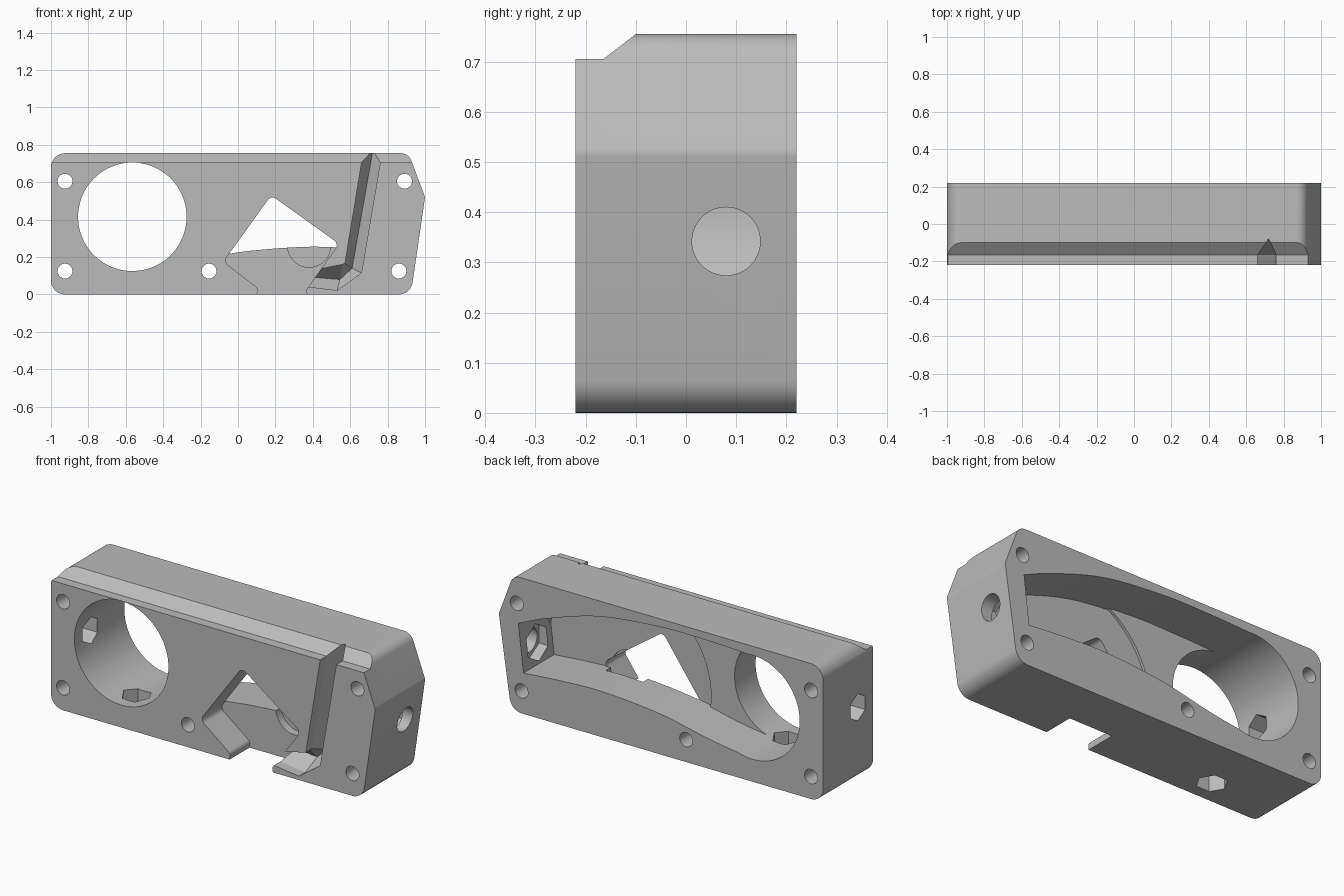
import bpy, bmesh, math
from mathutils import Vector

cube = bpy.data.objects.get("Cube")
if cube:
    bpy.data.objects.remove(cube, do_unlink=True)

grey = bpy.data.materials.new("plain grey")
grey.use_nodes = True
grey.diffuse_color = (0.5, 0.5, 0.5, 1)
grey.node_tree.nodes["Principled BSDF"].inputs["Base Color"].default_value = (0.5, 0.5, 0.5, 1)


def finish(name, bm):
    bmesh.ops.recalc_face_normals(bm, faces=bm.faces)
    mesh = bpy.data.meshes.new(name)
    bm.to_mesh(mesh)
    bm.free()
    mesh.materials.append(grey)
    ob = bpy.data.objects.new(name, mesh)
    bpy.context.collection.objects.link(ob)
    return ob


def loft(name, rings):
    """Solid through a list of equal closed rings."""
    bm = bmesh.new()
    rows = [[bm.verts.new(p) for p in ring] for ring in rings]
    n = len(rows[0])
    for a, b in zip(rows, rows[1:]):
        for i in range(n):
            j = (i + 1) % n
            bm.faces.new((a[i], a[j], b[j], b[i]))
    bm.faces.new(rows[0])
    bm.faces.new(rows[-1])
    return finish(name, bm)


def prism(name, pts, start, end, axis="Y"):
    place = {"X": lambda u, v, a: (a, u, v),
             "Y": lambda u, v, a: (u, a, v),
             "Z": lambda u, v, a: (u, v, a)}[axis]
    return loft(name, [[place(u, v, a) for u, v in pts] for a in (start, end)])


def circle(u, v, r, n=48, turn=0.0):
    return [(u + r * math.cos(turn + math.tau * i / n),
             v + r * math.sin(turn + math.tau * i / n)) for i in range(n)]


def rounded(corners, steps=8):
    """Polygon whose corners (u, v, radius) are filleted."""
    out = []
    for i, (u, v, r) in enumerate(corners):
        p = Vector((u, v))
        if r == 0:
            out.append((u, v))
            continue
        a = (Vector(corners[i - 1][:2]) - p).normalized()
        b = (Vector(corners[(i + 1) % len(corners)][:2]) - p).normalized()
        half = a.angle(b) / 2
        centre = p + (a + b).normalized() * (r / math.sin(half))
        s = p + a * (r / math.tan(half)) - centre
        e = p + b * (r / math.tan(half)) - centre
        for k in range(steps + 1):
            d = s.lerp(e, k / steps).normalized() * r
            out.append(tuple(centre + d))
    return out


def spline(points, steps=8):
    """Smooth curve through the given points."""
    p = [Vector(q) for q in points]
    p = [2 * p[0] - p[1]] + p + [2 * p[-1] - p[-2]]
    out = []
    for a, b, c, d in zip(p, p[1:], p[2:], p[3:]):
        for k in range(steps):
            t = k / steps
            out.append(tuple(0.5 * (2 * b + (c - a) * t + (2 * a - 5 * b + 4 * c - d) * t * t
                                    + (3 * b - a - 3 * c + d) * t ** 3)))
    return out + [tuple(points[-1])]


def boolean(target, tool, operation="DIFFERENCE"):
    mod = target.modifiers.new("cut", "BOOLEAN")
    mod.operation = operation
    mod.solver = "EXACT"
    mod.object = tool
    bpy.context.view_layer.objects.active = target
    bpy.ops.object.modifier_apply(modifier=mod.name)
    bpy.data.objects.remove(tool, do_unlink=True)


# Main block with rounded corners and a leaning end
body = prism("housing_body", rounded([
    (-1, 0, 0.075), (0.924, 0, 0.075), (1, 0.52, 0.04),
    (0.912, 0.755, 0.06), (-1, 0.755, 0.075)]), -0.22, 0.22)

# Step and slope along the front top edge
boolean(body, prism("top_step", [(-0.4, 0.705), (-0.165, 0.705), (-0.035, 0.805), (-0.4, 0.805)],
                    -1.2, 1.2, "X"))

# Large round opening
boolean(body, prism("round_opening", circle(-0.565, 0.415, 0.29, 80), -0.4, 0.4))

# Tapering rear cavity, with a shallow disc sunk into its floor
ceiling = [(-0.565, 0.703), (-0.3, 0.712), (0, 0.71), (0.37, 0.67), (0.69, 0.575), (0.88, 0.497)]
bottom = [(0.848, 0.228), (0.6, 0.247), (0.35, 0.254), (0, 0.225), (-0.3, 0.165), (-0.565, 0.127)]
outline = spline(ceiling) + spline(bottom)
boolean(body, prism("rear_cavity", outline, -0.035, 0.4))
disc = prism("floor_disc", outline, -0.05, 0.1)
boolean(disc, prism("disc_limit", circle(0.38, 0.26, 0.51, 96), -0.2, 0.3), "INTERSECT")
boolean(body, disc)

# Angled front window, open at the bottom
boolean(body, prism("front_window", rounded([
    (0.178, 0.53, 0.03), (-0.078, 0.175, 0.03), (0.105, 0.035, 0.025), (0.095, -0.1, 0),
    (0.385, -0.1, 0), (0.365, 0.025, 0.015), (0.54, 0.27, 0.03)]), -0.4, -0.045))
boolean(body, prism("pivot_recess", circle(0.38, 0.26, 0.115), -0.06, 0.0))

# Bent front groove with a pointed bottom
left_rail = [(0.68, 0.82), (0.572, 0.165), (0.558, 0.16), (0.38, 0.125)]
deep_rail = [(0.73, 0.82), (0.61, 0.14), (0.545, 0.08), (0.36, 0.095)]
right_rail = [(0.78, 0.82), (0.66, 0.115), (0.53, 0.022), (0.34, 0.045)]
boolean(body, loft("front_groove", [
    [(l[0], -0.4, l[1]), (l[0], -0.165, l[1]), (c[0], -0.08, c[1]),
     (r[0], -0.165, r[1]), (r[0], -0.4, r[1])]
    for l, c, r in zip(left_rail, deep_rail, right_rail)]))

# Screw holes
for x, z in [(-0.925, 0.605), (-0.925, 0.125), (-0.155, 0.125), (0.86, 0.125), (0.89, 0.605)]:
    boolean(body, prism("screw_hole", circle(x, z, 0.04, 32), -0.4, 0.4))

# Bolt hole in the leaning end, with a nut pocket inside
boolean(body, prism("bolt_hole", circle(0.08, 0.342, 0.068), 0.8, 1.2, "X"))
boolean(body, prism("nut_pocket", circle(0.08, 0.342, 0.1, 6, math.pi / 6), 0.78, 0.91, "X"))

# Hexagonal holes into the round opening
boolean(body, prism("side_hex", circle(-0.085, 0.415, 0.075, 6, math.pi / 2), -1.2, -0.7, "X"))
boolean(body, prism("bottom_hex", circle(-0.565, -0.085, 0.08, 6), -0.2, 0.25, "Z"))

bpy.ops.object.select_all(action="DESELECT")
body.select_set(True)
bpy.context.view_layer.objects.active = body
bpy.ops.object.shade_smooth_by_angle(angle=math.radians(25))
